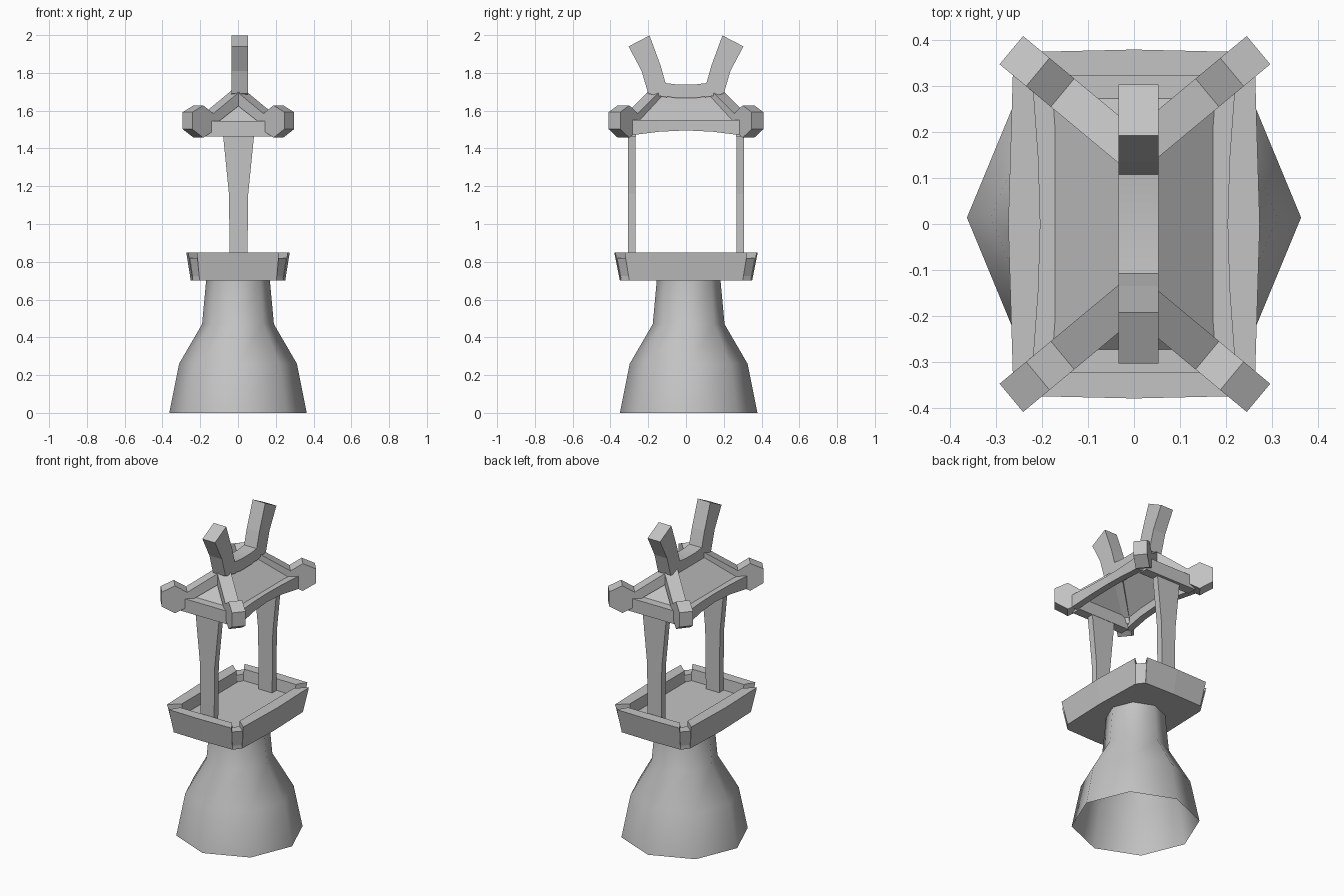
import bpy, bmesh, math
from mathutils import Vector, Matrix

cube = bpy.data.objects.get("Cube")
if cube:
    bpy.data.objects.remove(cube)

stone = bpy.data.materials.new("grey_stone")
stone.use_nodes = True
GREY = (0.55, 0.55, 0.55, 1)
stone.diffuse_color = GREY
stone.node_tree.nodes["Principled BSDF"].inputs["Base Color"].default_value = GREY


def loft(name, rings, cap=True):
    """Bridge equal-length closed rings of points, optionally capping both ends."""
    bm = bmesh.new()
    loops = [[bm.verts.new(p) for p in ring] for ring in rings]
    n = len(loops[0])
    for a, b in zip(loops, loops[1:]):
        for i in range(n):
            j = (i + 1) % n
            bm.faces.new((a[i], a[j], b[j], b[i]))
    if cap:
        bm.faces.new(loops[0][::-1])
        bm.faces.new(loops[-1])
    bmesh.ops.recalc_face_normals(bm, faces=bm.faces)
    mesh = bpy.data.meshes.new(name)
    bm.to_mesh(mesh)
    bm.free()
    mesh.materials.append(stone)
    obj = bpy.data.objects.new(name, mesh)
    bpy.context.collection.objects.link(obj)
    return obj


def smooth(obj, degrees):
    bpy.ops.object.select_all(action="DESELECT")
    obj.select_set(True)
    bpy.context.view_layer.objects.active = obj
    bpy.ops.object.shade_smooth_by_angle(angle=math.radians(degrees))


def slab(name, outline, origin, along, width):
    """Extrude an (along, z) outline sideways, centred on the vertical plane."""
    along = Vector((*along, 0)).normalized()
    side = Vector((-along.y, along.x, 0)) * width / 2
    flat = [Vector((*origin, 0)) + along * t + Vector((0, 0, z)) for t, z in outline]
    return loft(name, [[p - side for p in flat], [p + side for p in flat]])


# Eight-sided flared pedestal, open underneath
profile = [(0.364, 0), (0.312, 0.26), (0.19, 0.47), (0.168, 0.71)]
pedestal = loft("pedestal", [[(r * math.cos(k * math.pi / 4), 0.014 + r * math.sin(k * math.pi / 4), z)
                              for k in range(8)] for r, z in profile], cap=False)
smooth(pedestal, 50)

# Thick tray floor with clipped corners
quarter = [(0.24, 0.30), (0.205, 0.345)]
outline = []
for sx, sy in ((1, 1), (-1, 1), (-1, -1), (1, -1)):
    outline += [(sx * x, sy * y) for x, y in (quarter if sx * sy > 0 else quarter[::-1])]
loft("tray_floor", [[(x, y, z) for x, y in outline] for z in (0.70, 0.78)])


def wall(name, half_bottom, half_top, half_inner, out_bottom, out_top, inner, bow, turn):
    """Sloping tray wall, bowed slightly outward in the middle."""
    rings = []
    for s in (-1, 0, 1):
        b = bow if s == 0 else 0
        rings.append([(out_bottom + b, s * half_bottom, 0.70), (out_top + b, s * half_top, 0.85),
                      (inner, s * half_inner, 0.85), (inner - 0.01, s * half_inner, 0.70)])
    rot = Matrix.Rotation(turn, 4, "Z")
    loft(name, [[rot @ Vector(p) for p in ring] for ring in rings])


for k, label in enumerate(("left", "back", "right", "front")):
    turn = k * math.pi / 2
    if k % 2:
        wall("tray_wall_" + label, 0.203, 0.218, 0.18, 0.345, 0.375, 0.315, 0.005, turn)
    else:
        wall("tray_wall_" + label, 0.30, 0.325, 0.27, 0.24, 0.264, 0.20, 0.01, turn)

# Parts repeated at the front and back
for sy, label in ((-1, "front"), (1, "back")):
    # Tapering column
    loft(label + "_column", [[(0.003 + sx * w, sy * y, z)
                              for sx, y in ((-1, 0.267), (1, 0.267), (1, 0.308), (-1, 0.308))]
                             for w, z in ((0.046, 0.75), (0.051, 1.16), (0.085, 1.50))])
    # Straight end eave
    loft(label + "_eave", [[(s * top, sy * 0.265, 1.545), (s * top, sy * 0.325, 1.545),
                            (s * low, sy * 0.325, 1.463), (s * low, sy * 0.265, 1.463)]
                           for s, top, low in ((-1, 0.165, 0.18), (1, 0.165, 0.18))])
    # Upswept ridge horn
    horn = [(0.10, 1.67), (0.20, 1.69), (0.235, 1.81), (0.304, 1.94), (0.193, 1.998),
            (0.135, 1.84), (0.108, 1.745)]
    slab(label + "_horn", horn, (0.01, 0), (0, sy), 0.087)

# Sagging ridge beam between the horns
ridge = [(-0.12, 1.747), (-0.05, 1.739), (0.05, 1.739), (0.12, 1.747),
         (0.135, 1.68), (0.05, 1.667), (-0.05, 1.667), (-0.135, 1.68)]
smooth(slab("ridge_beam", ridge, (0.01, 0), (0, 1), 0.087), 30)

# Side eaves, curved inward and upward at the middle
for sx, label in ((-1, "right"), (1, "left")):
    rings = []
    for y, bow in ((-0.29, 0), (-0.14, 0.011), (0, 0.015), (0.14, 0.011), (0.29, 0)):
        a, b = 0.22 - bow, 0.178 - bow
        low = 1.47 + bow * 1.7
        rings.append([(sx * x, y, z) for x, z in ((b, 1.55), (a, 1.55), (a, low), (b, low))])
    loft(label + "_eave", rings)

# Thin hipped roof
loft("roof_panels", [[(sx * x, sy * y, z) for sx, sy in ((-1, -1), (1, -1), (1, 1), (-1, 1))]
                     for x, y, z in ((0.03, 0.14, 1.665), (0.18, 0.275, 1.53),
                                     (0.18, 0.275, 1.543), (0.03, 0.14, 1.678))])

# Hip rafters ending in six-sided knobs
rafter = [(-0.01, 1.722), (0.205, 1.585), (0.275, 1.628), (0.35, 1.592), (0.35, 1.502),
          (0.275, 1.457), (0.20, 1.495), (0.19, 1.53), (-0.01, 1.65)]
# Low filler blocks closing the tray corners
low = [(0.237, 0.297), (0.202, 0.342), (0.165, 0.31), (0.187, 0.275)]
high = [(0.255, 0.318), (0.212, 0.364), (0.18, 0.318), (0.202, 0.275)]
for sx, side in ((-1, "right"), (1, "left")):
    for sy, end in ((-1, "front"), (1, "back")):
        slab(f"{end}_{side}_rafter", rafter, (0.002, sy * 0.155), (sx * 0.77, sy * 0.64), 0.08)
        loft(f"{end}_{side}_corner_block", [[(sx * x, sy * y, z) for x, y in pts]
                                            for pts, z in ((low, 0.70), (high, 0.82))])
